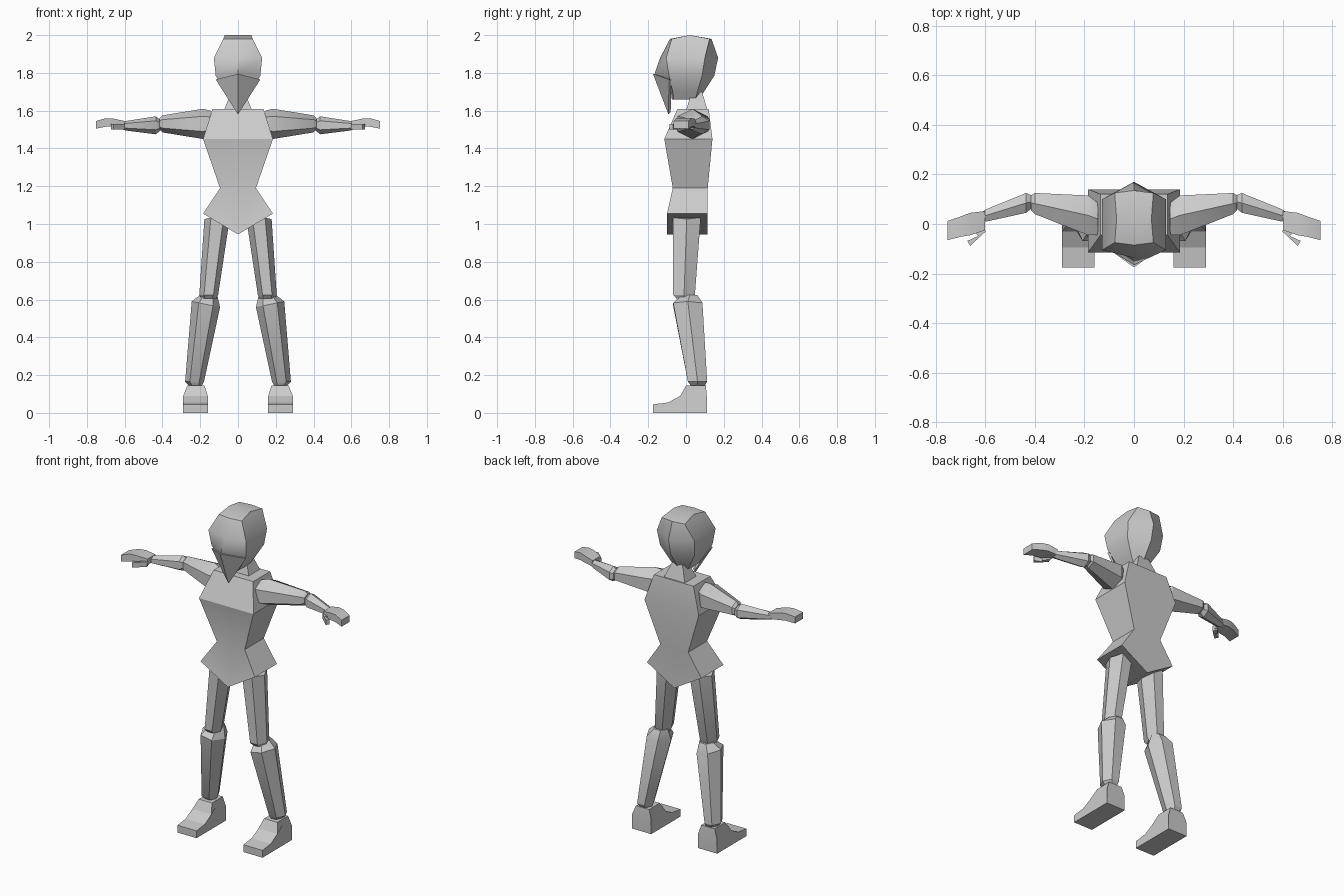
import bpy, bmesh, math
from mathutils import Vector

if "Cube" in bpy.data.objects:
    bpy.data.objects.remove(bpy.data.objects["Cube"])

grey = bpy.data.materials.new("light_grey")
grey.diffuse_color = (0.6, 0.6, 0.6, 1)
grey.use_nodes = True
grey.node_tree.nodes["Principled BSDF"].inputs["Base Color"].default_value = grey.diffuse_color


def finish(name, bm, mirror=False, angle=30):
    """Turn a bmesh into a shaded object, mirrored across x if asked."""
    bmesh.ops.recalc_face_normals(bm, faces=bm.faces)
    mesh = bpy.data.meshes.new(name)
    bm.to_mesh(mesh)
    bm.free()
    mesh.materials.append(grey)
    ob = bpy.data.objects.new(name, mesh)
    bpy.context.collection.objects.link(ob)
    bpy.ops.object.select_all(action='DESELECT')
    bpy.context.view_layer.objects.active = ob
    ob.select_set(True)
    bpy.ops.object.shade_smooth_by_angle(angle=math.radians(angle))
    if mirror:
        mod = ob.modifiers.new("mirror", 'MIRROR')
        mod.use_mirror_merge = False
    return ob


def loft(name, rings, mirror=False, angle=30, tip=None):
    """Skin a list of equal-length rings; tip closes the end with a raised ridge."""
    bm = bmesh.new()
    vs = [[bm.verts.new(p) for p in r] for r in rings]
    n = len(vs[0])
    for a, b in zip(vs, vs[1:]):
        for i in range(n):
            j = (i + 1) % n
            bm.faces.new((a[i], a[j], b[j], b[i]))
    bm.faces.new(vs[0])
    if tip:
        tip(bm, vs[-1])
    else:
        bm.faces.new(vs[-1])
    return finish(name, bm, mirror, angle)


def hex_arm(x, y0, y1, z0, z1):
    """Six-sided section across x, with corners at top and bottom."""
    yc, zc, h = (y0 + y1) / 2, (z0 + z1) / 2, (z1 - z0) / 2
    return [(x, yc, z1), (x, y1, zc + h / 2), (x, y1, zc - h / 2),
            (x, yc, z0), (x, y0, zc - h / 2), (x, y0, zc + h / 2)]


def hex_leg(z, x0, x1, y0, y1, tilt=0.0):
    """Six-sided section across z, with corners at the inner and outer sides."""
    xc, yc, h = (x0 + x1) / 2, (y0 + y1) / 2, (x1 - x0) / 2
    pts = [(x1, yc), (xc + h / 2, y1), (xc - h / 2, y1),
           (x0, yc), (xc - h / 2, y0), (xc + h / 2, y0)]
    return [(x, y, z + tilt * (x - xc)) for x, y in pts]


# Torso: rectangular sections with a pointed lower hem
def slab(z, w, y0, y1, mid=None):
    m = z if mid is None else mid
    return [(-w, y0, z), (0, y0, m), (w, y0, z), (w, y1, z), (0, y1, m), (-w, y1, z)]

loft("torso", [slab(1.055, .185, -.10, .115, .945), slab(1.19, .095, -.07, .115),
               slab(1.45, .185, -.115, .14), slab(1.61, .135, -.045, .12)])

# Neck
loft("neck", [[(-.075, 0, 1.60), (.075, 0, 1.60), (.075, .115, 1.60), (-.075, .115, 1.60)],
              [(-.035, .03, 1.70), (.035, .03, 1.70), (.035, .085, 1.70), (-.035, .085, 1.70)]])


# Head: six-sided sections with a ridge down the face and the back
def skull(z, w, front, fs, bs, back, zf=None):
    f = z if zf is None else zf
    return [(0, front, f), (w, fs, z), (w, bs, z), (0, back, z), (-w, bs, z), (-w, fs, z)]


def crown(bm, r):
    mid = [bm.verts.new((x, .02, 2.0)) for x in (.07, 0, -.07)]
    bm.faces.new((r[0], r[1], mid[0], mid[1]))
    bm.faces.new((r[5], r[0], mid[1], mid[2]))
    bm.faces.new((mid[0], r[2], r[3], mid[1]))
    bm.faces.new((mid[1], r[3], r[4], mid[2]))
    bm.faces.new((r[1], r[2], mid[0]))
    bm.faces.new((r[4], r[5], mid[2]))

loft("head", [skull(1.66, .045, -.075, -.065, .05, .07),
              skull(1.70, .07, -.08, -.07, .06, .095),
              skull(1.785, .118, -.165, -.09, .085, .15, 1.80),
              skull(1.88, .128, -.137, -.105, .10, .17),
              skull(1.98, .078, -.085, -.075, .125, .135)], angle=35, tip=crown)

# Face mask: thin folded plate that runs down to a pointed chin
outer = [(-.118, -.09, 1.765), (0, -.175, 1.795), (.118, -.09, 1.765), (0, -.093, 1.58)]
bm = bmesh.new()
o = [bm.verts.new(p) for p in outer]
i = [bm.verts.new((x * .95, y + .012, z - .002 if z > 1.7 else z + .012)) for x, y, z in outer]
for a, b, c in ((0, 1, 3), (1, 2, 3)):
    bm.faces.new((o[a], o[b], o[c]))
    bm.faces.new((i[c], i[b], i[a]))
for a in range(4):
    b = (a + 1) % 4
    bm.faces.new((o[a], o[b], i[b], i[a]))
finish("face_mask", bm, angle=20)

# Arms
loft("upper_arm", [hex_arm(.145, -.045, .085, 1.465, 1.60), hex_arm(.185, -.045, .115, 1.45, 1.61),
                   hex_arm(.40, .04, .125, 1.485, 1.575), hex_arm(.415, .055, .115, 1.50, 1.56)], True)
loft("forearm", [hex_arm(.41, .065, .115, 1.495, 1.55), hex_arm(.435, .045, .125, 1.475, 1.57),
                 hex_arm(.595, .01, .06, 1.495, 1.545), hex_arm(.61, .015, .05, 1.50, 1.54)], True)

# Hands: arched palm and a thumb
loft("hand", [[(x, a, lo), (x, b, lo), (x, b, hi), (x, a, hi)] for x, a, b, lo, hi in
              ((.60, -.025, .052, 1.508, 1.545), (.66, -.045, .045, 1.515, 1.558),
               (.70, -.052, .03, 1.515, 1.56), (.752, -.065, .012, 1.505, 1.545))], True)
thumb = [(.598, -.03), (.61, .0), (.64, -.035), (.628, -.048), (.672, -.068), (.66, -.088)]
loft("thumb", [[(x, y, z) for x, y in thumb] for z in (1.50, 1.53)], True)

# Legs
loft("thigh", [hex_leg(.605, .115, .195, -.05, .035), hex_leg(.625, .105, .205, -.068, .047),
               hex_leg(1.04, .04, .178, -.07, .078, -.2)], True)
loft("shin", [hex_leg(.145, .19, .26, .025, .10), hex_leg(.165, .18, .28, .01, .112),
              hex_leg(.575, .095, .245, -.068, .087, .2), hex_leg(.625, .11, .20, -.02, .06)], True)

# Feet: side outline given width, narrower at the ankle
side = [(-.175, 0), (-.175, .045), (-.095, .055), (-.03, .09), (.0, .145), (.105, .145), (.11, .09), (.11, 0)]
foot = []
for edge, top in ((.16, .178), (.29, .268)):
    foot.append([(top if z > .1 else edge, y, z) for y, z in side])
loft("foot", foot, True, 20)
